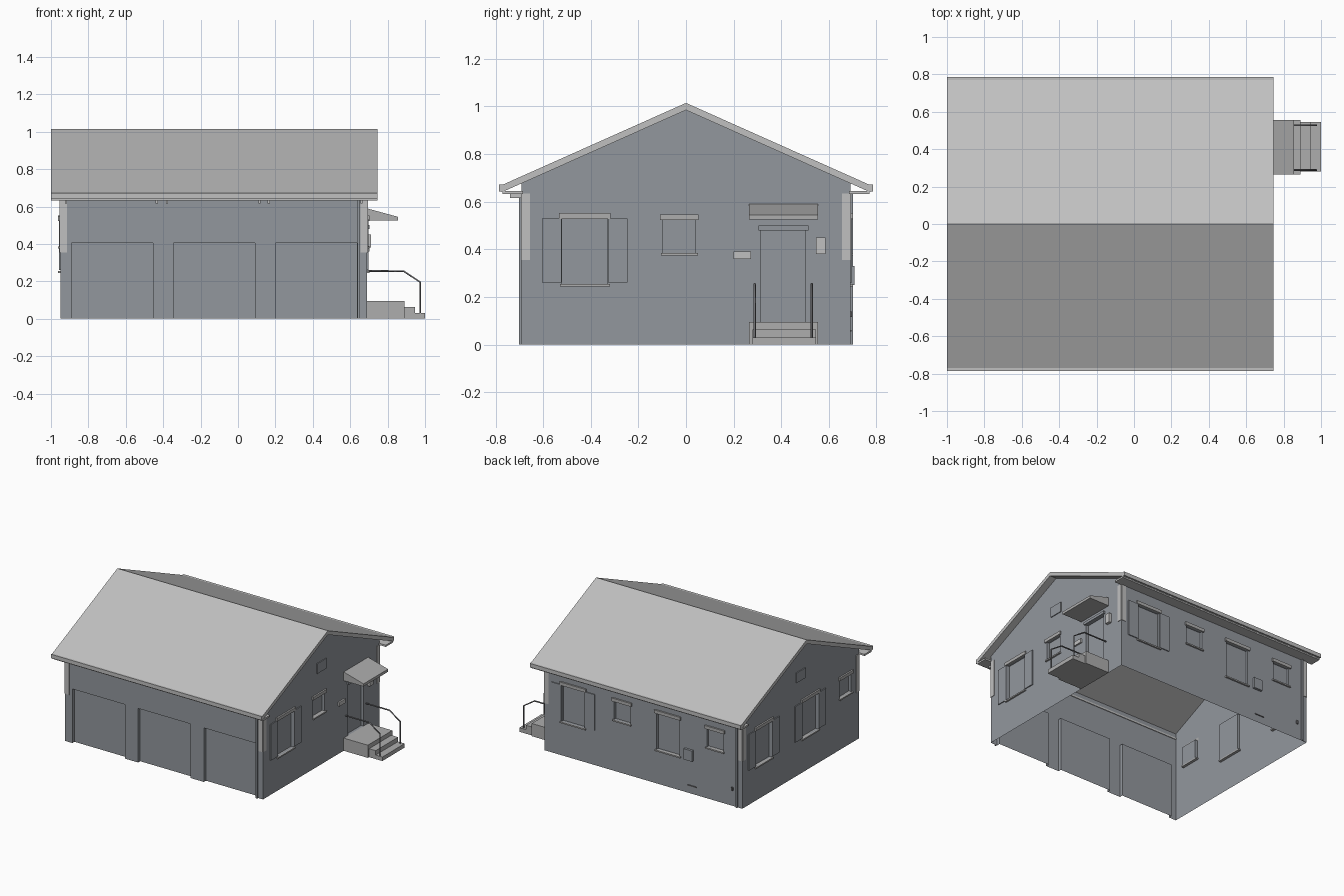
import bpy, bmesh
from mathutils import Vector

cube = bpy.data.objects.get("Cube")
if cube:
    bpy.data.objects.remove(cube, do_unlink=True)


def material(name, rgb):
    m = bpy.data.materials.new(name)
    m.use_nodes = True
    m.diffuse_color = (*rgb, 1)
    m.node_tree.nodes["Principled BSDF"].inputs["Base Color"].default_value = (*rgb, 1)
    return m


WALL = material("blue grey render", (0.29, 0.31, 0.34))
ROOF = material("light grey", (0.53, 0.53, 0.53))
STONE = material("mid grey concrete", (0.42, 0.42, 0.42))
METAL = material("dark grey metal", (0.16, 0.16, 0.17))

# Wall planes, eave slope and storey openings
EAST, WEST, SIDE = 0.69, -0.95, 0.69
APEX, SLOPE = 0.985, 0.446


def make(name, bm, mat):
    bmesh.ops.recalc_face_normals(bm, faces=bm.faces)
    me = bpy.data.meshes.new(name)
    bm.to_mesh(me)
    bm.free()
    me.materials.append(mat)
    ob = bpy.data.objects.new(name, me)
    bpy.context.collection.objects.link(ob)
    return ob


def add_box(bm, lo, hi):
    lo, hi = Vector(lo), Vector(hi)
    vs = bmesh.ops.create_cube(bm, size=1)["verts"]
    for v in vs:
        v.co = Vector(c * s for c, s in zip(v.co, hi - lo)) + (lo + hi) / 2


def box(name, lo, hi, mat):
    bm = bmesh.new()
    add_box(bm, lo, hi)
    return make(name, bm, mat)


def extrude_profile(name, points, direction, mat):
    bm = bmesh.new()
    face = bm.faces.new([bm.verts.new(p) for p in points])
    ext = bmesh.ops.extrude_face_region(bm, geom=[face], use_keep_orig=True)["geom"]
    moved = [g for g in ext if isinstance(g, bmesh.types.BMVert)]
    bmesh.ops.translate(bm, verts=moved, vec=direction)
    return make(name, bm, mat)


def span(side, u0, u1, z0, z1, inner, outer):
    """Corners of a box on one wall, from inner to outer measured outward."""
    if side in ("east", "west"):
        a, b = (EAST + inner, EAST + outer) if side == "east" else (WEST - outer, WEST - inner)
        return (a, u0, z0), (b, u1, z1)
    a, b = (SIDE + inner, SIDE + outer) if side == "back" else (-SIDE - outer, -SIDE - inner)
    return (u0, a, z0), (u1, b, z1)


def plate(name, side, u0, u1, z0, z1, out, mat, inner=0.0):
    return box(name, *span(side, u0, u1, z0, z1, inner, out), mat)


# Openings: side, centre, half width, bottom, top, shutters
windows = [
    ("east", -0.425, 0.095, 0.255, 0.53, True),
    ("east", -0.028, 0.068, 0.385, 0.525, False),
    ("west", 0.44, 0.095, 0.255, 0.53, True),
    ("west", -0.11, 0.095, 0.255, 0.53, True),
    ("west", -0.53, 0.068, 0.385, 0.525, False),
    ("back", 0.45, 0.095, 0.255, 0.53, True),
    ("back", 0.045, 0.068, 0.385, 0.525, False),
    ("back", -0.335, 0.095, 0.255, 0.53, False),
    ("back", -0.725, 0.068, 0.385, 0.525, False),
]
garage_doors = [(-0.89, -0.455), (-0.345, 0.09), (0.2, 0.635)]

# Wall shell with recessed doors and windows, open underneath
eave = APEX - SLOPE * SIDE
gable = [(-SIDE, 0), (SIDE, 0), (SIDE, eave), (0, APEX), (-SIDE, eave)]
walls = extrude_profile("walls", [(WEST, y, z) for y, z in gable], (EAST - WEST, 0, 0), WALL)
cut = bmesh.new()
for side, c, w, z0, z1, _ in windows:
    add_box(cut, *span(side, c - w, c + w, z0, z1, -0.02, 0.1))
for x0, x1 in garage_doors:
    add_box(cut, *span("front", x0, x1, -0.1, 0.405, -0.025, 0.1))
add_box(cut, *span("east", 0.315, 0.5, 0.095, 0.48, -0.02, 0.1))
cutter = make("opening_cutter", cut, WALL)
cutter.hide_render = True
mod = walls.modifiers.new("openings", "BOOLEAN")
mod.operation, mod.solver, mod.object = "DIFFERENCE", "EXACT", cutter
bpy.context.view_layer.objects.active = walls
bpy.ops.object.modifier_apply(modifier=mod.name)
bpy.data.objects.remove(cutter, do_unlink=True)
bm = bmesh.new()
bm.from_mesh(walls.data)
open_faces = [f for f in bm.faces if 0.5 < f.normal.z < 0.97
              or (f.normal.z < -0.9 and f.calc_center_median().z < 0.01)]
bmesh.ops.delete(bm, geom=open_faces, context="FACES")
bm.to_mesh(walls.data)
bm.free()

# Pitched roof slab
E = 0.775
chevron = [(-E, APEX - SLOPE * E), (0, APEX), (E, APEX - SLOPE * E),
           (E, APEX + 0.03 - SLOPE * E), (0, APEX + 0.03), (-E, APEX + 0.03 - SLOPE * E)]
extrude_profile("roof", [(-1, y, z) for y, z in chevron], (1.745, 0, 0), ROOF)

# Gutters and soffits along both eaves
for s, label in ((-1, "front"), (1, "back")):
    y0, y1 = sorted((s * 0.765, s * 0.785))
    box(label + "_gutter", (-1, y0, 0.643), (0.745, y1, 0.672), ROOF)
    y0, y1 = sorted((s * 0.685, s * 0.77))
    box(label + "_soffit", (-1, y0, 0.632), (0.745, y1, 0.645), ROOF)

# Small eave brackets above the garage doors
for i, x in enumerate((-0.92, -0.435, -0.38, 0.115, 0.165, 0.66)):
    plate(f"eave_bracket_{i}", "front", x - 0.006, x + 0.006, 0.615, 0.635, 0.05, ROOF)

# Corner cladding on the upper half, and downpipes
for side in ("front", "back", "east", "west"):
    ends = (WEST, EAST) if side in ("front", "back") else (-SIDE, SIDE)
    for k, (a, b) in enumerate(((ends[0], ends[0] + 0.035), (ends[1] - 0.035, ends[1]))):
        plate(f"{side}_corner_cladding_{k}", side, a, b, 0.355, 0.635, 0.004, ROOF)
plate("front_downpipe", "front", 0.638, 0.65, 0, 0.635, 0.012, WALL)
plate("back_downpipe", "back", -0.915, -0.903, 0, 0.635, 0.012, WALL)

# Window lintels, sills and shutters
for i, (side, c, w, z0, z1, shutters) in enumerate(windows):
    plate(f"window_lintel_{i}", side, c - w - 0.013, c + w + 0.013, z1 - 0.002, z1 + 0.022, 0.012, STONE)
    plate(f"window_sill_{i}", side, c - w - 0.01, c + w + 0.01, z0 - 0.01, z0, 0.012, STONE, -0.02)
    if shutters:
        for s in (-1, 1):
            a, b = sorted((c + s * (w + 0.002), c + s * (w + 0.085)))
            plate(f"window_shutter_{i}", side, a, b, 0.26, 0.53, 0.007, WALL)

# Gable vents
plate("east_gable_vent", "east", -0.055, 0.055, 0.7, 0.775, 0.006, WALL)
plate("west_gable_vent", "west", -0.055, 0.055, 0.7, 0.775, 0.006, WALL)

# Entrance: lintel, canopy, wall lamp, letter box
plate("door_lintel", "east", 0.305, 0.515, 0.48, 0.5, 0.012, WALL)
canopy = [(0.69, 0.525), (0.855, 0.525), (0.855, 0.545), (0.69, 0.59)]
extrude_profile("door_canopy", [(x, 0.265, z) for x, z in canopy], (0, 0.29, 0), STONE)
plate("wall_lamp", "east", 0.545, 0.585, 0.38, 0.45, 0.022, ROOF)
plate("letter_box", "east", 0.2, 0.272, 0.36, 0.39, 0.012, ROOF)

# Meter box and small fittings on the back wall
plate("meter_box", "back", -0.545, -0.475, 0.25, 0.33, 0.018, WALL)
plate("back_vent_strip", "back", -0.57, -0.495, 0.055, 0.062, 0.006, METAL)
plate("back_tap", "back", -0.875, -0.86, 0.115, 0.14, 0.008, METAL)

# Landing and steps
box("landing", (0.69, 0.265, 0), (0.89, 0.555, 0.095), STONE)
box("upper_step", (0.89, 0.28, 0), (0.945, 0.545, 0.063), STONE)
box("lower_step", (0.945, 0.28, 0), (1.0, 0.545, 0.03), STONE)

# Handrails
for y, label in ((0.288, "front"), (0.528, "back")):
    curve = bpy.data.curves.new(label + "_handrail", "CURVE")
    curve.dimensions = "3D"
    curve.bevel_depth, curve.bevel_resolution = 0.005, 1
    curve.use_fill_caps = True
    line = curve.splines.new("POLY")
    path = [(0.69, 0.255), (0.885, 0.255), (0.975, 0.195), (0.975, 0.03)]
    line.points.add(len(path) - 1)
    for p, (x, z) in zip(line.points, path):
        p.co = (x, y, z, 1)
    curve.materials.append(METAL)
    bpy.context.collection.objects.link(bpy.data.objects.new(label + "_handrail", curve))
